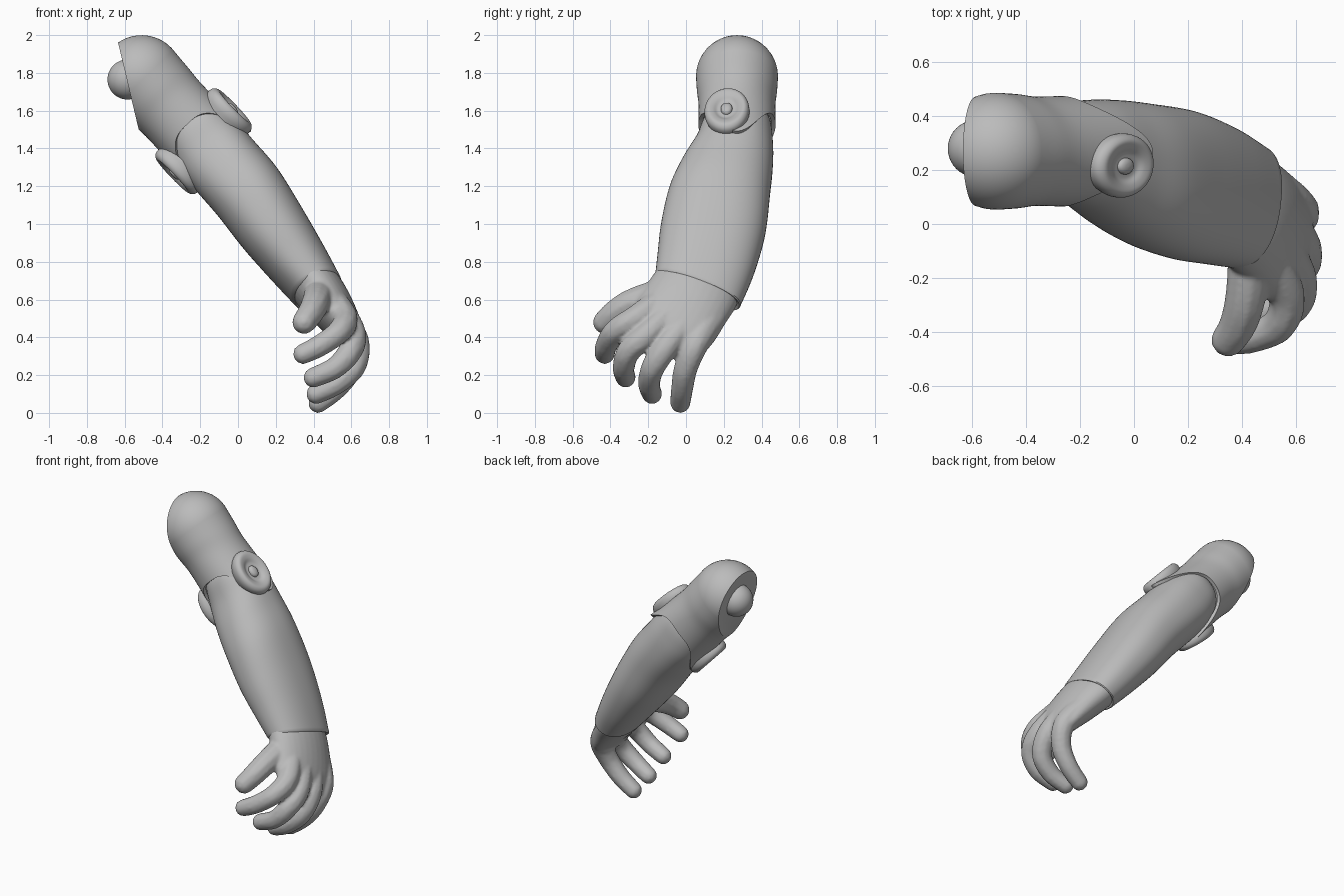
import bpy, bmesh, math
from mathutils import Vector as V, Matrix

if "Cube" in bpy.data.objects:
    bpy.data.objects.remove(bpy.data.objects["Cube"])

grey = bpy.data.materials.new("plain grey")
grey.diffuse_color = (0.5, 0.5, 0.5, 1)
grey.use_nodes = True
grey.node_tree.nodes["Principled BSDF"].inputs["Base Color"].default_value = grey.diffuse_color


def finish(name, bm, angle=40):
    bmesh.ops.recalc_face_normals(bm, faces=bm.faces)
    me = bpy.data.meshes.new(name)
    bm.to_mesh(me)
    bm.free()
    me.materials.append(grey)
    me.shade_smooth()
    me.set_sharp_from_angle(angle=math.radians(angle))
    ob = bpy.data.objects.new(name, me)
    bpy.context.collection.objects.link(ob)
    return ob


def spline(pts, n):
    """Catmull-Rom through tuples of any length."""
    out = []
    p = [pts[0]] + list(pts) + [pts[-1]]
    for i in range(1, len(p) - 2):
        for k in range(n):
            t = k / n
            out.append(tuple(0.5 * (2 * b + (c - a) * t + (2 * a - 5 * b + 4 * c - d) * t * t
                                    + (3 * b - a - 3 * c + d) * t ** 3)
                             for a, b, c, d in zip(p[i - 1], p[i], p[i + 1], p[i + 2])))
    return out + [tuple(pts[-1])]


def loft(bm, rows):
    """Skin a list of point rings and cap both ends."""
    rows = [[bm.verts.new(p) for p in r] for r in rows]
    n = len(rows[0])
    for r, s in zip(rows, rows[1:]):
        for i in range(n):
            j = (i + 1) % n
            bm.faces.new((r[i], r[j], s[j], s[i]))
    bm.faces.new(rows[0])
    bm.faces.new(rows[-1])


def ring(c, a, b, n=64, power=1.0):
    """Ellipse, or a fuller rounded section when power is below one."""
    out = []
    for i in range(n):
        t = 2 * math.pi * i / n
        x, y = (math.copysign(abs(f) ** power, f) for f in (math.cos(t), math.sin(t)))
        out.append(c + a * x + b * y)
    return out


# upper arm: rounded shoulder, fork-shaped lower edge, flat inner side
S, U, W, Y = V((-0.51, 0.27, 1.78)), V((0.69, 0, -0.72)), V((0.72, 0, 0.69)), V((0, 1, 0))


def arm_row(t, ra, rb, fork):
    row = []
    for i in range(96):
        th = 2 * math.pi * i / 96
        c, s = math.cos(th), math.sin(th)
        row.append(S + U * (t + fork * 0.26 * abs(c) ** 3.4) + W * rb * c + Y * ra * s)
    return row


rows = []
for k in range(1, 13):
    f = math.radians(90 - 7.5 * k)
    rows.append(arm_row(-0.22 * math.sin(f), 0.217 * math.cos(f), 0.22 * math.cos(f), 0))
for t, ra, rb in spline([(0, 0.217, 0.22), (0.1, 0.212, 0.212), (0.2, 0.203, 0.203), (0.35, 0.205, 0.22)], 5)[1:]:
    rows.append(arm_row(t, ra, rb, (t / 0.35) ** 2))
rows.append(arm_row(0.35, 0.182, 0.2, 1))
rows.append(arm_row(0.3, 0.17, 0.185, 0.4))
rows.append(arm_row(0.27, 0.15, 0.16, 0))
bm = bmesh.new()
loft(bm, rows)
bmesh.ops.bisect_plane(bm, geom=bm.verts[:] + bm.edges[:] + bm.faces[:],
                       plane_co=(-0.585, 0.27, 1.75), plane_no=(-0.97, 0, -0.23), clear_outer=True)
bmesh.ops.holes_fill(bm, edges=[e for e in bm.edges if e.is_boundary], sides=0)
finish("upper_arm", bm)

# shoulder joint ball
bm = bmesh.new()
bmesh.ops.create_uvsphere(bm, u_segments=40, v_segments=24, radius=0.106,
                          matrix=Matrix.Translation((-0.585, 0.28, 1.765)))
finish("shoulder_ball", bm)

# elbow discs: shallow dished rim with a button in the middle
profile = spline([(0.92, -0.06), (1.0, -0.025), (0.97, 0.005), (0.82, 0.022), (0.6, 0.017), (0.42, 0.004),
                  (0.26, 0.002)], 4) + [(0.25, 0.01), (0.2, 0.018), (0.1, 0.022), (0.01, 0.023)]
for name, u, side in (("elbow_disc_outer", 0.455, 1), ("elbow_disc_inner", 0.495, -1)):
    n = (W * side + Y * -0.12).normalized()
    b = Y + n * 0.12
    c = S + U * u + W * 0.224 * side - Y * 0.055
    bm = bmesh.new()
    loft(bm, [ring(c + n * h, U * 0.153 * r, b * 0.12 * r, 48) for r, h in profile])
    finish(name, bm)


# forearm: x, y, z, half depth, half thickness, tilt of the section
def section(x, y, z, ra, rb, s):
    a = V((0.09 * s, 1 - 0.1 * s, -0.34 * s)) * ra
    b = V((0.78 + 0.12 * s, 0.14 * s, 0.62 - 0.2 * s)) * rb
    return ring(V((x, y, z)), a, b, 64, 0.88)


table = [(-0.30, 0.28, 1.60, 0.10, 0.09, 0), (-0.25, 0.27, 1.54, 0.172, 0.165, 0),
         (-0.17, 0.255, 1.43, 0.205, 0.198, 0), (-0.07, 0.217, 1.31, 0.243, 0.203, 0),
         (0.05, 0.178, 1.17, 0.27, 0.203, 0.1), (0.186, 0.144, 0.975, 0.284, 0.19, 0.3),
         (0.315, 0.105, 0.795, 0.272, 0.166, 0.65), (0.42, 0.063, 0.65, 0.25, 0.14, 1)]
rows = [section(*r) for r in spline(table, 6)]
rows.append(section(0.424, 0.062, 0.645, 0.243, 0.134, 1))
rows.append(section(0.418, 0.064, 0.652, 0.225, 0.118, 1))
rows.append(section(0.37, 0.085, 0.71, 0.2, 0.1, 1))
bm = bmesh.new()
loft(bm, rows)
finish("forearm", bm)

# hand: palm plus five curled digits, fused into one skin
bm = bmesh.new()
palm = [(0.36, 0.08, 0.73, 0.02, 0.20, -0.07, 0.11, 0.01, 0.055),
        (0.42, 0.05, 0.655, 0.025, 0.22, -0.08, 0.118, 0.01, 0.06),
        (0.49, -0.01, 0.56, 0.03, 0.22, -0.085, 0.11, 0.02, 0.05),
        (0.56, -0.075, 0.455, 0.04, 0.215, -0.09, 0.09, 0.01, 0.03),
        (0.595, -0.12, 0.38, 0.035, 0.185, -0.085, 0.06, 0.01, 0.02),
        (0.60, -0.14, 0.345, 0.025, 0.15, -0.07, 0.045, 0.01, 0.015)]
loft(bm, [ring(V(r[:3]), V(r[3:6]), V(r[6:]), 32) for r in spline(palm, 5)])
digits = [
    [(0.43, -0.05, 0.64), (0.425, -0.17, 0.62), (0.41, -0.29, 0.58), (0.385, -0.375, 0.53), (0.35, -0.43, 0.48)],
    [(0.49, -0.11, 0.61), (0.565, -0.26, 0.505), (0.54, -0.37, 0.435), (0.44, -0.42, 0.36), (0.345, -0.43, 0.312)],
    [(0.53, -0.04, 0.57), (0.61, -0.20, 0.42), (0.595, -0.30, 0.33), (0.515, -0.33, 0.24), (0.40, -0.32, 0.187)],
    [(0.54, 0.05, 0.53), (0.627, -0.085, 0.375), (0.615, -0.17, 0.25), (0.525, -0.195, 0.157), (0.415, -0.18, 0.10)],
    [(0.52, 0.14, 0.51), (0.617, 0.055, 0.37), (0.597, 0.0, 0.24), (0.52, -0.02, 0.13), (0.425, -0.03, 0.053)],
]
for k, path in enumerate(digits):
    pts = spline(path, 9)
    for i, p in enumerate(pts):
        r = (0.088 if k == 0 else 0.075) * (1 - 0.27 * i / (len(pts) - 1))
        bmesh.ops.create_icosphere(bm, subdivisions=2, radius=r, matrix=Matrix.Translation(p))
hand = finish("hand", bm)
rm = hand.modifiers.new("fuse", 'REMESH')
rm.mode = 'VOXEL'
rm.voxel_size = 0.01
rm.use_smooth_shade = True
sm = hand.modifiers.new("soften", 'SMOOTH')
sm.factor = 0.5
sm.iterations = 4
